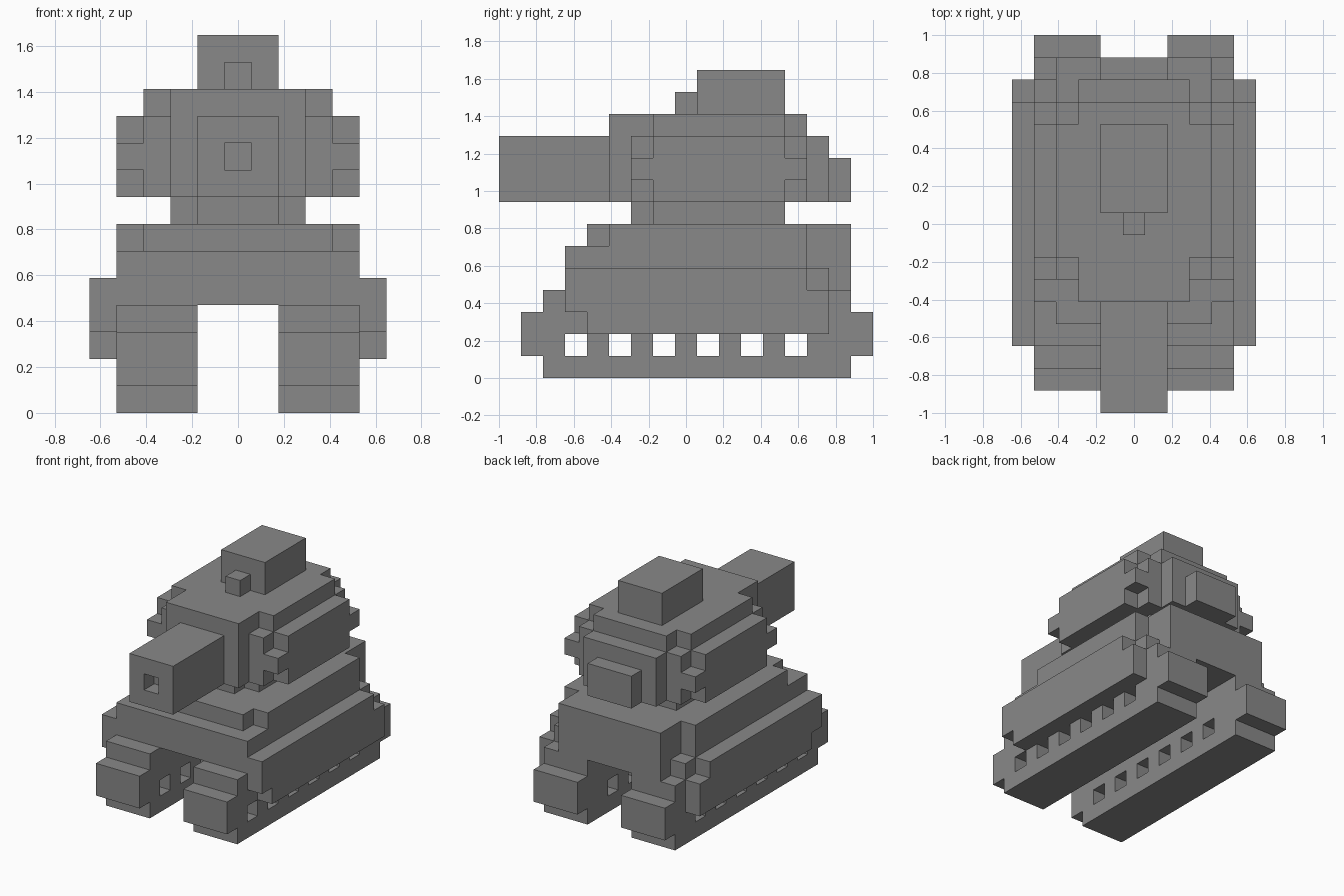
import bpy, bmesh, math
from mathutils import Vector

if "Cube" in bpy.data.objects:
    bpy.data.objects.remove(bpy.data.objects["Cube"])

U = 2 / 17  # size of one block

grey = bpy.data.materials.new("plain grey")
grey.diffuse_color = (0.25, 0.25, 0.25, 1)
grey.use_nodes = True
grey.node_tree.nodes["Principled BSDF"].inputs["Base Color"].default_value = grey.diffuse_color


def cells(box, mirror):
    """Unit blocks inside (x0, x1, y0, y1, z0, z1), given in block units."""
    x0, x1, y0, y1, z0, z1 = box
    out = set()
    for x in range(math.ceil(x0), math.floor(x1) + 1):
        for y in range(math.ceil(y0), math.floor(y1) + 1):
            for z in range(z0, z1):
                out.add((x, y, z))
                if mirror:
                    out.add((-x, y, z))
    return out


def part(name, boxes, cuts=(), mirror=False):
    """Join boxes, remove cuts, and skin the result with flat merged faces."""
    solid = set().union(*(cells(b, mirror) for b in boxes))
    for c in cuts:
        solid -= cells(c, mirror)
    bm = bmesh.new()
    verts = {}

    def vert(p):
        key = tuple(round(v * 2) for v in p)
        if key not in verts:
            verts[key] = bm.verts.new(p * U)
        return verts[key]

    for c in sorted(solid):
        centre = Vector((c[0], c[1], c[2] + 0.5))
        for axis in range(3):
            for s in (-1, 1):
                near = list(c)
                near[axis] += s
                if tuple(near) in solid:
                    continue
                n, a, b = Vector(), Vector(), Vector()
                n[axis], a[(axis + 1) % 3], b[(axis + 2) % 3] = s / 2, 0.5, s / 2
                bm.faces.new([vert(centre + n + i * a + j * b)
                              for i, j in ((-1, -1), (1, -1), (1, 1), (-1, 1))])
    bmesh.ops.dissolve_limit(bm, angle_limit=0.01, verts=bm.verts[:], edges=bm.edges[:])
    mesh = bpy.data.meshes.new(name)
    bm.to_mesh(mesh)
    bm.free()
    mesh.materials.append(grey)
    obj = bpy.data.objects.new(name, mesh)
    bpy.context.collection.objects.link(obj)
    return obj


# Pair of tracks with six slots through each
part("tracks",
     [(1.5, 4.5, -6.5, 7.5, 0, 4), (1.5, 4.5, -7.5, 8.5, 1, 3)],
     [(1.5, 4.5, y, y + 1, 1, 2) for y in (-5.5, -3.5, -1.5, 0.5, 2.5, 4.5)],
     mirror=True)

# Side skirts with stepped ends
part("side_skirts",
     [(4.5, 5.5, -4.5, 6.5, 2, 3), (4.5, 5.5, -5.5, 6.5, 3, 4), (4.5, 5.5, -5.5, 5.5, 4, 5)],
     mirror=True)

# Hull with stepped nose and notched corners
part("hull",
     [(-4.5, 4.5, -5.5, 5.5, 4, 6), (-4.5, 4.5, -3.5, 5.5, 6, 7),
      (-3.5, 3.5, -4.5, 7.5, 4, 7), (-4.5, 4.5, 5.5, 6.5, 4, 5)])

# Neck under the turret
part("turret_ring", [(-1.5, 1.5, -2.5, 4.5, 7, 8), (-2.5, 2.5, -1.5, 4.5, 7, 8)])

# Turret body with cheeks and rear box
part("turret",
     [(-2.5, 2.5, -3.5, 6.5, 8, 11), (-2.5, 2.5, -3.5, 5.5, 11, 12),
      (-3.5, 3.5, -2.5, 5.5, 8, 11), (-3.5, 3.5, -1.5, 4.5, 11, 12),
      (-4.5, 4.5, -1.5, 4.5, 8, 11), (-4.5, 4.5, -2.5, 5.5, 9, 10),
      (-1.5, 1.5, 6.5, 7.5, 8, 10)])

# Gun barrel with square bore
part("gun_barrel", [(-1.5, 1.5, -8.5, -3.5, 8, 11)], [(-0.5, 0.5, -8.5, -7.5, 9, 10)])

# Hatch and small sight on the roof
part("hatch", [(-1.5, 1.5, 0.5, 4.5, 12, 14)])
part("sight", [(-0.5, 0.5, -0.5, 0.5, 12, 13)])
